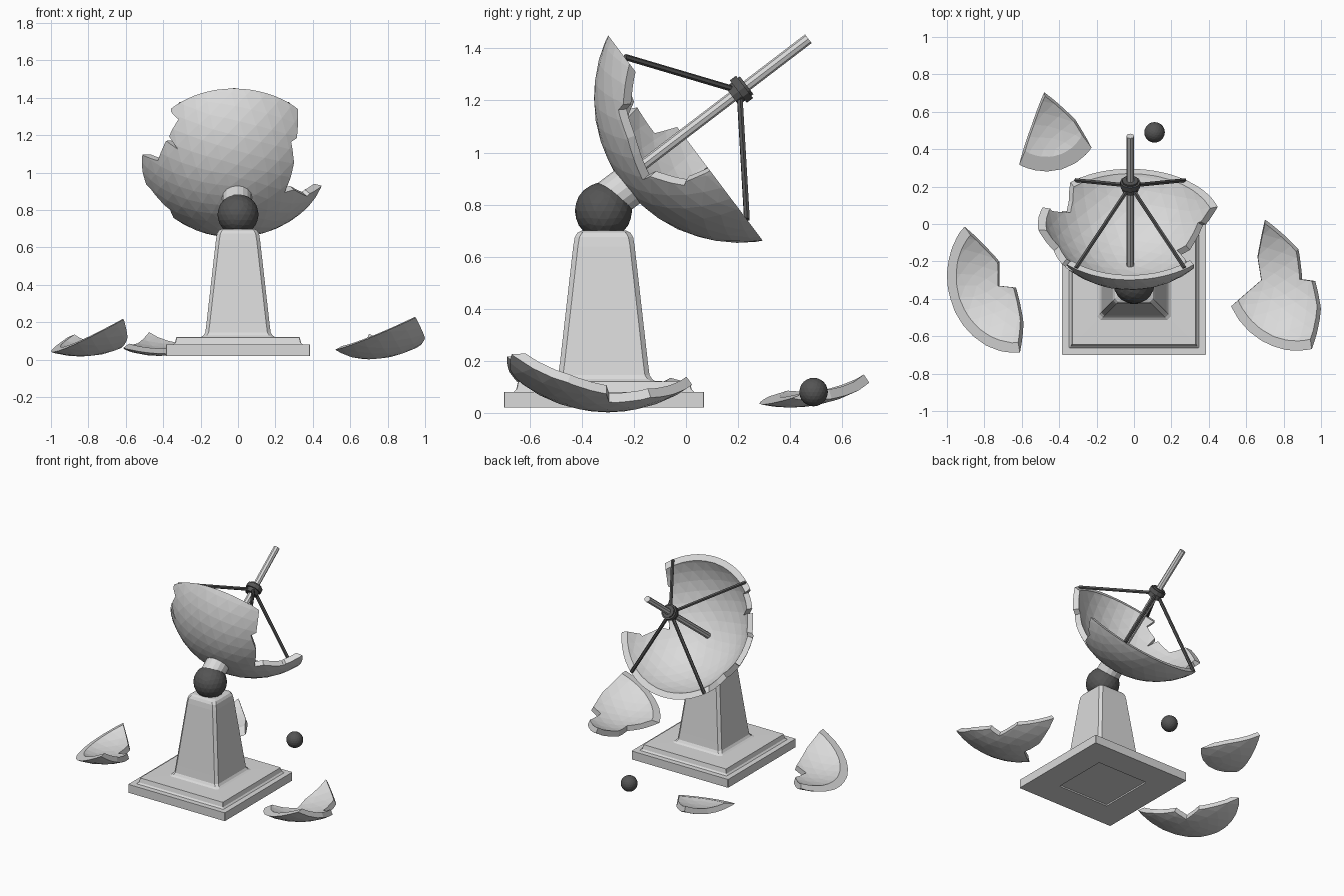
import bpy, bmesh, math
from mathutils import Vector, Matrix

if "Cube" in bpy.data.objects:
    bpy.data.objects.remove(bpy.data.objects["Cube"])


def material(name, v):
    m = bpy.data.materials.new(name)
    m.diffuse_color = (v, v, v, 1)
    m.use_nodes = True
    m.node_tree.nodes["Principled BSDF"].inputs["Base Color"].default_value = m.diffuse_color
    return m


LIGHT = material("light_grey", 0.7)
DARK = material("dark_grey", 0.09)
R_OUT, R_IN = 0.558, 0.52      # dish shell radii


def finish(name, bm, mat=None):
    bmesh.ops.recalc_face_normals(bm, faces=bm.faces)
    me = bpy.data.meshes.new(name)
    bm.to_mesh(me)
    bm.free()
    ob = bpy.data.objects.new(name, me)
    bpy.context.scene.collection.objects.link(ob)
    if mat:
        me.materials.append(mat)
    return ob


def ball(name, r, pos=(0, 0, 0), mat=None, sub=3):
    bm = bmesh.new()
    bmesh.ops.create_icosphere(bm, subdivisions=sub, radius=r)
    ob = finish(name, bm, mat)
    ob.location = pos
    return ob


def rod(name, a, b, r, mat, sides=8):
    a, b = Vector(a), Vector(b)
    bm = bmesh.new()
    bmesh.ops.create_cone(bm, cap_ends=True, segments=sides, radius1=r, radius2=r, depth=(b - a).length)
    rot = (b - a).to_track_quat('Z', 'Y').to_matrix().to_4x4()
    bm.transform(Matrix.Translation((a + b) / 2) @ rot)
    return finish(name, bm, mat)


def square_loft(name, profile, y, chamfer, mat):
    """Stack of square rings with cut corners: profile = (half width, z)."""
    bm = bmesh.new()
    rings = []
    for h, z in profile:
        c = h - chamfer
        pts = [(h, -c), (h, c), (c, h), (-c, h), (-h, c), (-h, -c), (-c, -h), (c, -h)]
        rings.append([bm.verts.new((px, py + y, z)) for px, py in pts])
    for lo, hi in zip(rings, rings[1:]):
        for i in range(8):
            j = (i + 1) % 8
            bm.faces.new((lo[i], lo[j], hi[j], hi[i]))
    bm.faces.new(rings[0])
    bm.faces.new(rings[-1])
    return finish(name, bm, mat)


def boolean(ob, cutter, op):
    cutter.hide_render = True
    mod = ob.modifiers.new("cut", 'BOOLEAN')
    mod.operation, mod.object, mod.solver = op, cutter, 'EXACT'
    bpy.context.view_layer.objects.active = ob
    bpy.ops.object.modifier_apply(modifier=mod.name)
    bpy.data.objects.remove(cutter)


def on_sphere(x, y):
    return Vector((x, y, -math.sqrt(max(R_OUT ** 2 - x * x - y * y, 0.005))))


def pyramid(outline):
    """Cutter with its tip in the sphere centre, so fracture walls are radial."""
    bm = bmesh.new()
    tip = bm.verts.new((0, 0, 0))
    vs = []
    for x, y in outline:
        p = on_sphere(x, y)
        vs.append(bm.verts.new(p / -p.z))
    bm.faces.new(vs)
    for i, v in enumerate(vs):
        bm.faces.new((tip, v, vs[(i + 1) % len(vs)]))
    return finish("cutter", bm)


def half_space(p, n):
    bm = bmesh.new()
    bmesh.ops.create_cube(bm, size=4)
    bm.transform(Matrix.Translation(p + n * 2) @ n.to_track_quat('Z', 'Y').to_matrix().to_4x4())
    return finish("cutter", bm)


def shell(name, p, n, keep=None, gaps=()):
    """Piece of hollow sphere below the rim plane (p, n)."""
    ob = ball(name, R_OUT, sub=4)
    boolean(ob, ball("cutter", R_IN, sub=4), 'DIFFERENCE')
    boolean(ob, half_space(p, n), 'DIFFERENCE')
    if keep:
        boolean(ob, pyramid(keep), 'INTERSECT')
    for g in gaps:
        boolean(ob, pyramid(g), 'DIFFERENCE')
    ob.data.materials.clear()
    ob.data.materials.append(LIGHT)
    for f in ob.data.polygons:
        f.material_index = 0
        f.use_smooth = False
    return ob


def shard(name, centre, outline, rim):
    c = Vector(centre)
    a, b, d = [on_sphere(x - c.x, y - c.y) for x, y in rim]
    n = (b - a).cross(d - a).normalized()
    if n.z < 0:
        n = -n
    ob = shell(name, a, n, keep=[(x - c.x, y - c.y) for x, y in outline])
    ob.location = c


# pedestal
square_loft("base_plate", [(0.2, 0.03), (0.2, 0.02), (0.385, 0.02), (0.385, 0.08), (0.347, 0.08),
                           (0.337, 0.09), (0.33, 0.12), (0.19, 0.122)], -0.315, 0.003, LIGHT)
square_loft("pillar", [(0.2, 0.12), (0.185, 0.13), (0.175, 0.145), (0.168, 0.2), (0.118, 0.64),
                       (0.112, 0.675), (0.102, 0.692), (0.085, 0.7)], -0.315, 0.018, LIGHT)
ball("pivot_ball", 0.11, (0, -0.317, 0.776), DARK)
rod("neck", (-0.005, -0.30, 0.812), (-0.005, -0.208, 0.881), 0.08, LIGHT, 16)

# broken dish: local -z is the bowl bottom, gaps given as (across, up) in the rim plane
gaps = [
    [(.335, .40), (.335, .247), (.305, .242), (.32, .133), (.305, .064), (.27, -.03), (.32, -.036),
     (.39, -.143), (.405, -.134), (.46, -.155), (.52, -.17), (.52, .15), (.40, .38)],
    [(-.33, .41), (-.34, .349), (-.30, .339), (-.35, .248), (-.30, .208), (-.365, .22),
     (-.41, .092), (-.49, .051), (-.545, .05), (-.51, .2), (-.40, .38)],
    [(-.45, -.15), (-.344, -.236), (-.33, -.30), (-.315, -.40), (-.36, -.42), (-.50, -.22), (-.53, -.15)],
]
dish = shell("dish", Vector((0, 0, -0.258)), Vector((0, 0, 1)),
             gaps=[[(u, -v) for u, v in g] for g in gaps])
dish.matrix_world = Matrix.Translation((-0.02, 0.204, 1.211)) @ Matrix.Rotation(math.radians(-53), 4, 'X')

# feed rod, collar and struts
axis = Vector((0, 0.796, 0.605))
rod("feed_rod", (-0.02, -0.23, 0.903), (-0.02, 0.47, 1.437), 0.021, LIGHT, 8)
hub = Vector((-0.02, 0.205, 1.237))
rod("collar", hub - axis * 0.035, hub + axis * 0.035, 0.043, DARK, 12)
rod("collar_band", hub - axis * 0.005, hub + axis * 0.025, 0.054, DARK, 12)
for su in (-1, 1):
    for sv in (-1, 1):
        foot = Vector((-0.02 + su * 0.29, -sv * 0.234, 1.055 + sv * 0.312))
        rod("strut", hub, foot, 0.012, DARK, 6)

# fallen pieces
shard("left_shard", (-0.84, -0.33, 0.575),
      [(-.91, -.01), (-.72, -.20), (-.72, -.33), (-.63, -.34), (-.59, -.53), (-.61, -.69),
       (-.66, -.78), (-1.0, -.62), (-1.12, -.3), (-1.0, .03)],
      [(-.91, -.015), (-1.0, -.25), (-.61, -.69)])
shard("right_shard", (0.70, -0.30, 0.56),
      [(.68, -.30), (.66, -.175), (.70, .025), (.88, -.135), (.90, -.295), (.97, -.305), (1.0, -.455),
       (.95, -.67), (.96, -.75), (.70, -.80), (.50, -.68), (.44, -.51)],
      [(.53, -.465), (.73, -.65), (.95, -.67)])
shard("back_shard", (-0.42, 0.40, 0.578),
      [(-.615, .315), (-.545, .535), (-.48, .705), (-.315, .56), (-.225, .405), (-.19, .30),
       (-.40, .10), (-.66, .20)],
      [(-.615, .315), (-.46, .28), (-.225, .405)])
ball("loose_ball", 0.055, (0.11, 0.49, 0.08), DARK)
